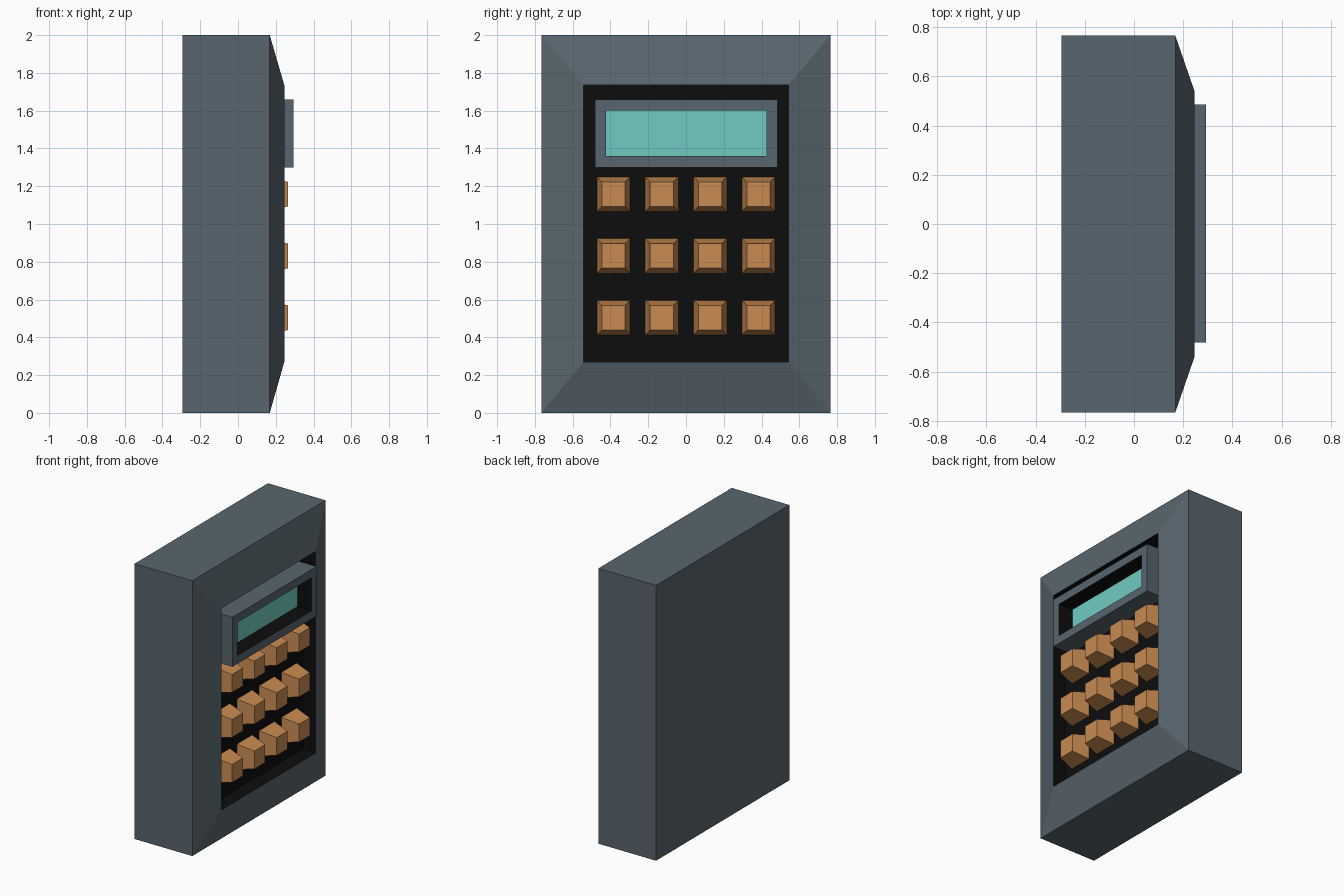
import bpy, bmesh

if "Cube" in bpy.data.objects:
    bpy.data.objects.remove(bpy.data.objects["Cube"])


def material(name, rgb):
    m = bpy.data.materials.new(name)
    m.diffuse_color = (*rgb, 1)
    m.use_nodes = True
    m.node_tree.nodes["Principled BSDF"].inputs["Base Color"].default_value = m.diffuse_color
    return m


SLATE = material("slate_grey", (0.098, 0.130, 0.156))
BLACK = material("black", (0.004, 0.004, 0.004))
ORANGE = material("copper_orange", (0.578, 0.258, 0.084))
TEAL = material("screen_teal", (0.162, 0.597, 0.545))


def lofted(name, rings, mats, band_mats, cap_mat=0):
    """Stack rectangular rings (x, y0, y1, z0, z1) along x, with capped ends."""
    bm = bmesh.new()
    loops = [[bm.verts.new((x, y, z)) for y, z in
              ((y0, z0), (y1, z0), (y1, z1), (y0, z1))]
             for x, y0, y1, z0, z1 in rings]
    for a, b, mi in zip(loops, loops[1:], band_mats):
        for i in range(4):
            j = (i + 1) % 4
            bm.faces.new((a[i], a[j], b[j], b[i])).material_index = mi
    bm.faces.new(loops[0][::-1])
    bm.faces.new(loops[-1]).material_index = cap_mat
    bmesh.ops.recalc_face_normals(bm, faces=bm.faces)
    me = bpy.data.meshes.new(name)
    bm.to_mesh(me)
    bm.free()
    for m in mats:
        me.materials.append(m)
    ob = bpy.data.objects.new(name, me)
    bpy.context.collection.objects.link(ob)
    return ob


FLOOR = 0.142  # depth of the recessed key panel

# Case with chamfered front and black recess
lofted("case", [(-0.295, -0.765, 0.765, 0, 2),
                (0.168, -0.765, 0.765, 0, 2),
                (0.245, -0.542, 0.542, 0.27, 1.735),
                (FLOOR, -0.542, 0.542, 0.27, 1.735)],
       [SLATE, BLACK], [0, 0, 1], 1)

# Screen bezel: raised frame with black inner walls and a sunken display
lofted("screen_bezel", [(FLOOR, -0.482, 0.485, 1.30, 1.66),
                        (0.293, -0.482, 0.485, 1.30, 1.66),
                        (0.293, -0.424, 0.426, 1.36, 1.60),
                        (0.178, -0.424, 0.426, 1.36, 1.60)],
       [SLATE, BLACK, TEAL], [0, 0, 1], 2)

# Keys: 3 rows of 4 tapered buttons
for r, z in enumerate((1.158, 0.831, 0.504)):
    for c in range(4):
        y = -0.384 + c * 0.256
        lofted(f"key_{r + 1}_{c + 1}",
               [(FLOOR, y - 0.088, y + 0.088, z - 0.092, z + 0.092),
                (0.265, y - 0.062, y + 0.062, z - 0.065, z + 0.065)],
               [ORANGE], [0])
